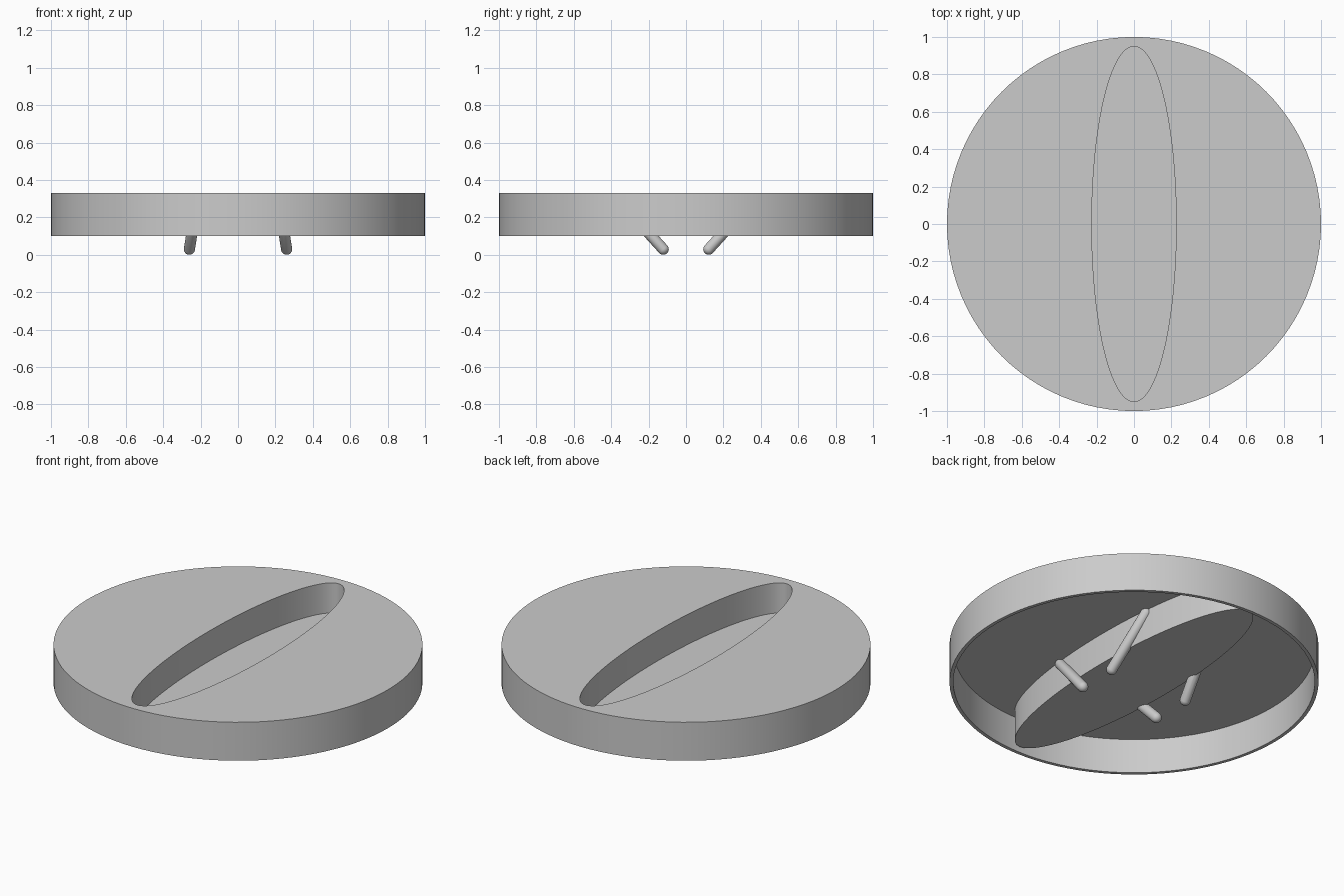
import bpy, bmesh
from math import cos, sin, tau
from mathutils import Vector, Matrix

if "Cube" in bpy.data.objects:
    bpy.data.objects.remove(bpy.data.objects["Cube"], do_unlink=True)

SEGMENTS = 96
TOP, LID_UNDER, RIM = 0.33, 0.307, 0.10
FLOOR, FLOOR_UNDER = 0.15, 0.123

grey = bpy.data.materials.new("plain grey")
grey.use_nodes = True
grey.diffuse_color = (0.6, 0.6, 0.6, 1)
grey.node_tree.nodes["Principled BSDF"].inputs["Base Color"].default_value = grey.diffuse_color


def finish(name, bm):
    bmesh.ops.recalc_face_normals(bm, faces=bm.faces)
    mesh = bpy.data.meshes.new(name)
    bm.to_mesh(mesh)
    bm.free()
    mesh.materials.append(grey)
    obj = bpy.data.objects.new(name, mesh)
    bpy.context.collection.objects.link(obj)
    return obj


def smooth(obj):
    bpy.ops.object.select_all(action="DESELECT")
    obj.select_set(True)
    bpy.context.view_layer.objects.active = obj
    bpy.ops.object.shade_smooth_by_angle()


def loft(name, rings):
    """Skin elliptical rings (half width, half length, height), capped at both ends."""
    bm = bmesh.new()
    loops = [[bm.verts.new((rx * cos(tau * i / SEGMENTS), ry * sin(tau * i / SEGMENTS), z))
              for i in range(SEGMENTS)] for rx, ry, z in rings]
    for a, b in zip(loops, loops[1:]):
        for i in range(SEGMENTS):
            j = (i + 1) % SEGMENTS
            bm.faces.new((a[i], a[j], b[j], b[i]))
    bm.faces.new(loops[0])
    bm.faces.new(loops[-1])
    return finish(name, bm)


# Hollow round cover with a sunken oval pocket
cover = loft("cover", [
    (0.226, 0.95, FLOOR), (0.226, 0.95, TOP), (1, 1, TOP), (1, 1, RIM),
    (0.98, 0.98, RIM), (0.98, 0.98, LID_UNDER),
    (0.24, 0.964, LID_UNDER), (0.24, 0.964, FLOOR_UNDER)])
smooth(cover)

# Helper that keeps the pocket clear of the legs
pocket_cutter = loft("pocket_cutter", [(0.23, 0.954, FLOOR - 0.01), (0.23, 0.954, 0.5)])
pocket_cutter.hide_render = True


def make_leg(name, sx, sy):
    """Slanted round-ended rod running from the foot up to the lid."""
    foot = Vector((0.26 * sx, 0.122 * sy, 0.03))
    head = Vector((0.218 * sx, 0.36 * sy, 0.292))
    axis = head - foot
    bm = bmesh.new()
    bmesh.ops.create_uvsphere(bm, u_segments=24, v_segments=11, radius=0.03)
    for v in bm.verts:
        if v.co.z > 0:
            v.co.z += axis.length
    turn = axis.to_track_quat("Z", "Y").to_matrix().to_4x4()
    bm.transform(Matrix.Translation(foot) @ turn)
    leg = finish(name, bm)
    cut = leg.modifiers.new("pocket clearance", "BOOLEAN")
    cut.operation = "DIFFERENCE"
    cut.solver = "EXACT"
    cut.object = pocket_cutter
    smooth(leg)
    bpy.ops.object.modifier_apply(modifier=cut.name)


# Four splayed legs
for side, sx in (("left", 1), ("right", -1)):
    for end, sy in (("back", 1), ("front", -1)):
        make_leg(f"{end}_{side}_leg", sx, sy)

bpy.data.objects.remove(pocket_cutter, do_unlink=True)
